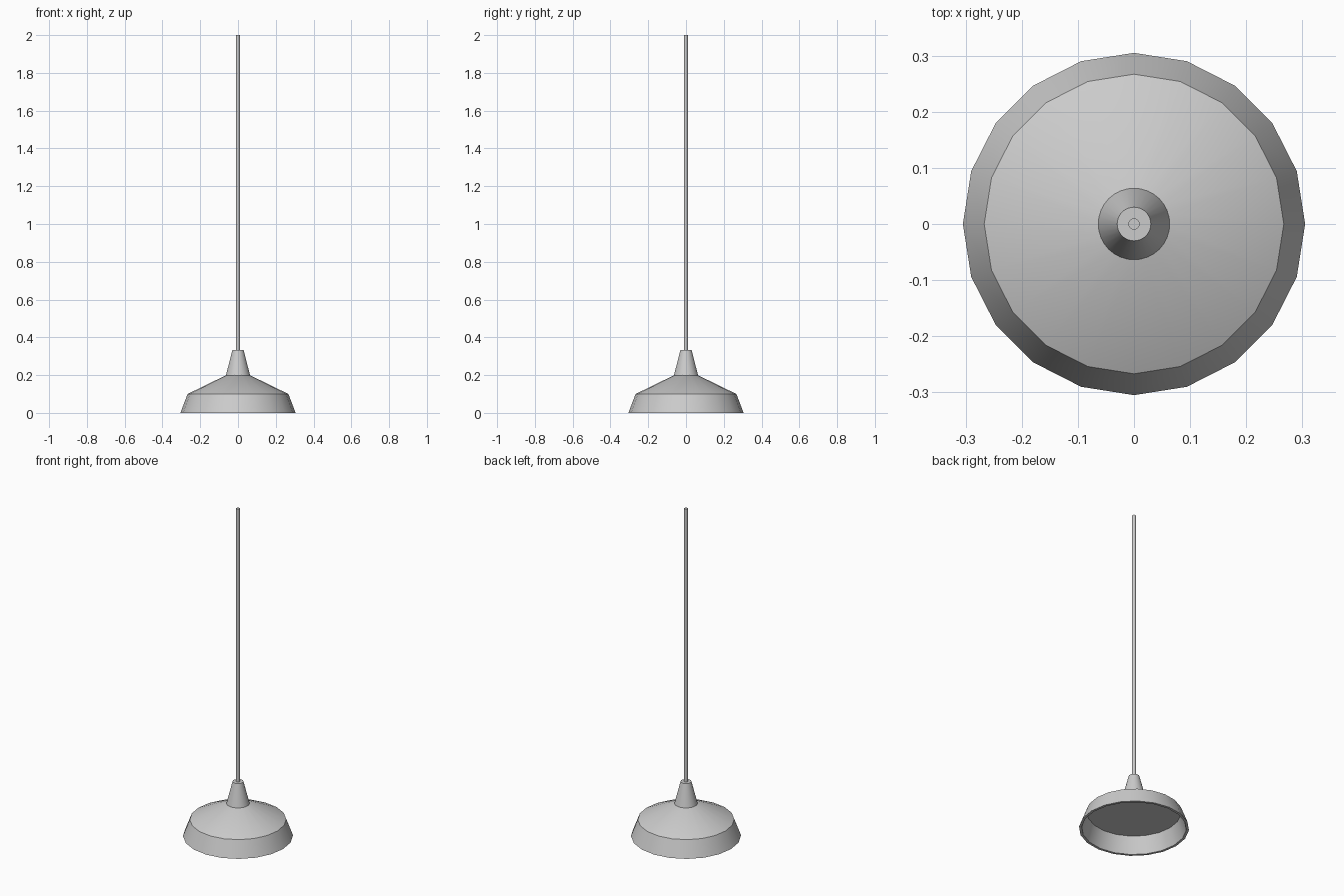
import bpy, bmesh
from math import cos, sin, pi, radians

if "Cube" in bpy.data.objects:
    bpy.data.objects.remove(bpy.data.objects["Cube"])


def lathe(name, profile, sides):
    """Revolve (radius, z) points round z; radius 0 makes a pole."""
    bm = bmesh.new()
    rings = []
    for r, z in profile:
        if r == 0:
            rings.append([bm.verts.new((0, 0, z))] * sides)
        else:
            rings.append([bm.verts.new((r * cos(2 * pi * i / sides),
                                        r * sin(2 * pi * i / sides), z))
                          for i in range(sides)])
    for a, b in zip(rings, rings[1:]):
        for i in range(sides):
            j = (i + 1) % sides
            bm.faces.new(dict.fromkeys((a[i], a[j], b[j], b[i])))
    bmesh.ops.recalc_face_normals(bm, faces=bm.faces)
    mesh = bpy.data.meshes.new(name)
    bm.to_mesh(mesh)
    bm.free()
    obj = bpy.data.objects.new(name, mesh)
    bpy.context.collection.objects.link(obj)
    bpy.ops.object.select_all(action='DESELECT')
    obj.select_set(True)
    bpy.context.view_layer.objects.active = obj
    bpy.ops.object.shade_smooth_by_angle(angle=radians(30))
    return obj


# Shade: flat inner panel, inner wall, thin rim, outer skirt, sloping top
lathe("lamp_shade", [(0, 0.1), (0.26, 0.1), (0.29, 0), (0.305, 0),
                     (0.267, 0.1), (0.06, 0.201), (0, 0.201)], 20)

# Tapered socket housing
lathe("socket_neck", [(0, 0.198), (0.064, 0.198), (0.03, 0.332), (0, 0.332)], 32)

# Hanging cable
lathe("cable", [(0, 0.325), (0.01, 0.325), (0.01, 2), (0, 2)], 32)
